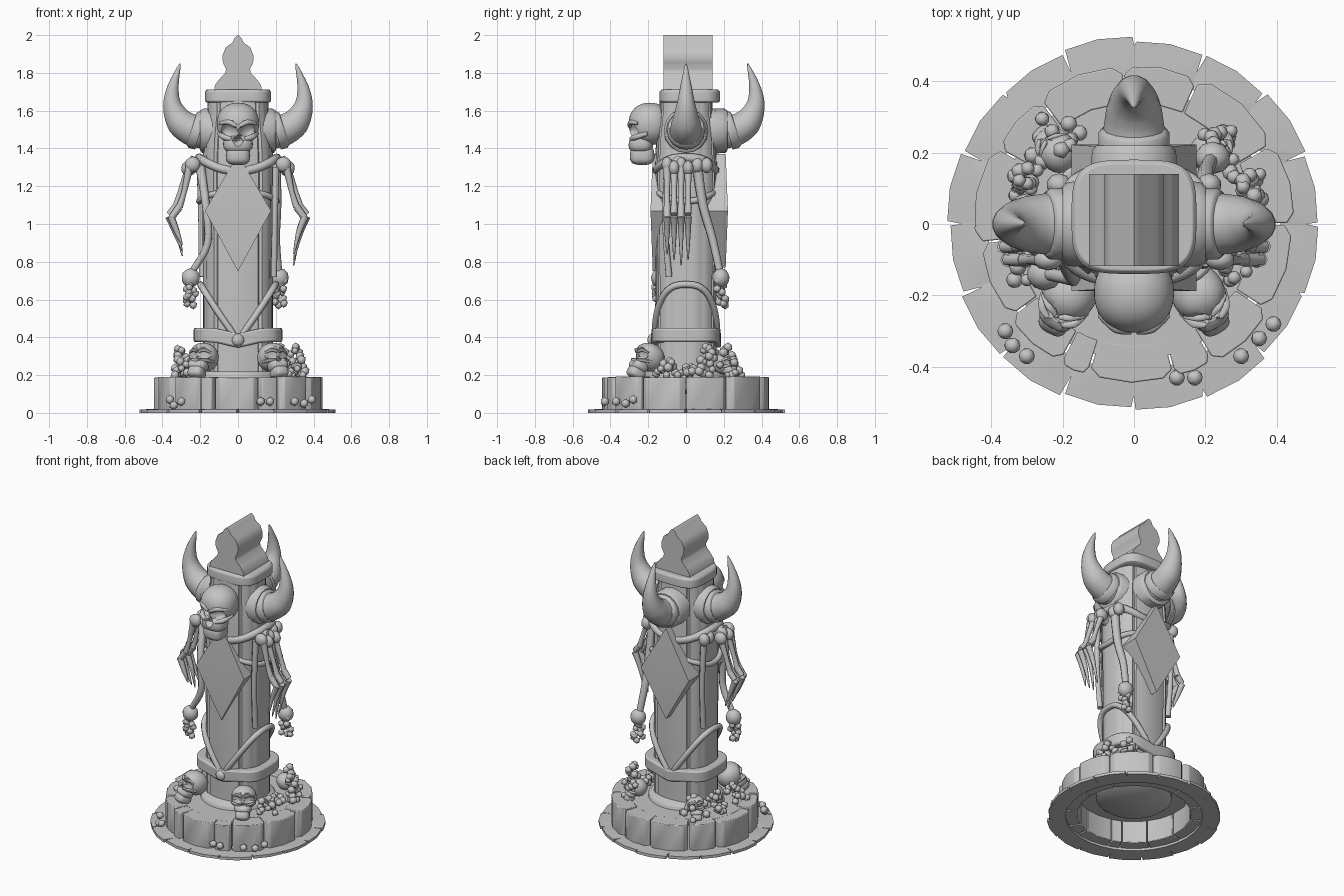
import bpy, bmesh, random
from math import sin, cos, pi, exp, copysign, radians
from mathutils import Vector, Matrix, Euler

random.seed(4)
if "Cube" in bpy.data.objects:
    bpy.data.objects.remove(bpy.data.objects["Cube"])

stone = bpy.data.materials.new("stone grey")
stone.use_nodes = True
GREY = (0.55, 0.55, 0.55, 1)
stone.diffuse_color = GREY
stone.node_tree.nodes["Principled BSDF"].inputs["Base Color"].default_value = GREY
parts = []


def finish(name, bm, bevel=0):
    bmesh.ops.recalc_face_normals(bm, faces=bm.faces)
    mesh = bpy.data.meshes.new(name)
    bm.to_mesh(mesh)
    bm.free()
    mesh.materials.append(stone)
    ob = bpy.data.objects.new(name, mesh)
    bpy.context.collection.objects.link(ob)
    if bevel:
        mod = ob.modifiers.new("soft_edges", 'BEVEL')
        mod.width, mod.segments = bevel, 2
    parts.append(ob)


def loft(bm, rings, wrap=False):
    """Skin equal-length closed rings; cap the ends unless they wrap round."""
    loops = [[bm.verts.new(p) for p in r] for r in rings]
    pairs = list(zip(loops, loops[1:])) + ([(loops[-1], loops[0])] if wrap else [])
    n = len(loops[0])
    for a, b in pairs:
        for i in range(n):
            j = (i + 1) % n
            bm.faces.new((a[i], a[j], b[j], b[i]))
    if not wrap:
        bm.faces.new(loops[0])
        bm.faces.new(loops[-1])


def spow(v, p):
    return copysign(abs(v) ** p, v)


def outline(hx, hy, z, p=0.6, n=40, cy=0):
    """Rounded-square outline."""
    return [Vector((hx * spow(cos(2 * pi * i / n), p),
                    cy + hy * spow(sin(2 * pi * i / n), p), z)) for i in range(n)]


def tube(bm, pts, radii, sides=8, closed=False, steps=4):
    """Tapered tube along a smoothed path."""
    pts = [Vector(p) for p in pts]
    n = len(pts)
    if not closed:
        fine, rad = [], []
        for i in range(n - 1):
            a, b, c, d = (pts[max(0, min(n - 1, i + k))] for k in (-1, 0, 1, 2))
            for s in range(steps):
                t = s / steps
                fine.append(b + 0.5 * t * (c - a + t * (2 * a - 5 * b + 4 * c - d
                                                       + t * (3 * (b - c) + d - a))))
                rad.append(radii[i] * (1 - t) + radii[i + 1] * t)
        pts, rad = fine + [pts[-1]], rad + [radii[-1]]
    else:
        rad = radii * n
    n = len(pts)
    rings, q, last = [], None, None
    for i, p in enumerate(pts):
        nxt = pts[(i + 1) % n] if closed else pts[min(i + 1, n - 1)]
        t = (nxt - pts[i - 1 if closed else max(i - 1, 0)]).normalized()
        q = last.rotation_difference(t) @ q if q else t.to_track_quat('Z', 'Y')
        last = t
        rings.append([p + q @ Vector((rad[i] * cos(2 * pi * k / sides),
                                      rad[i] * sin(2 * pi * k / sides), 0)) for k in range(sides)])
    loft(bm, rings, closed)


def blob(bm, loc, size, power=1.0, sub=2):
    """Ellipsoid, squarer as the power drops."""
    for v in bmesh.ops.create_icosphere(bm, subdivisions=sub, radius=1)["verts"]:
        v.co = Vector(loc) + Vector([spow(c, power) * s for c, s in zip(v.co, size)])


def skull(name, loc, size, rot=(0, 0, 0), sub=4):
    bm = bmesh.new()
    blob(bm, (0, 0, 0), (1, 1, 1), 0.92, sub)
    blob(bm, (0, -0.42, -0.95), (0.7, 0.58, 0.45), 0.75, sub)
    blob(bm, (0, -0.36, -1.5), (0.58, 0.58, 0.44), 0.65, sub)
    # eye sockets and nose pressed into the face
    for x, z, r, depth in ((0.42, -0.28, 0.36, 0.45), (-0.42, -0.28, 0.36, 0.45), (0, -0.78, 0.2, 0.3)):
        for v in bm.verts:
            d = ((v.co.x - x) ** 2 + (v.co.z - z) ** 2) / r ** 2
            if v.co.y < -0.3 and d < 1:
                v.co.y += depth * (1 - d * d)
    # brows and cheekbones
    for s in (-1, 1):
        tube(bm, [(s * 0.08, -0.95, -0.1), (s * 0.45, -0.88, 0.08), (s * 0.85, -0.55, 0.02)], [0.1, 0.13, 0.08])
        tube(bm, [(s * 0.3, -0.88, -0.72), (s * 0.68, -0.65, -0.62), (s * 0.9, -0.1, -0.45)], [0.1, 0.15, 0.1])
    mat = Matrix.LocRotScale(Vector(loc), Euler(rot), Vector(size))
    bmesh.ops.transform(bm, matrix=mat, verts=bm.verts)
    finish(name, bm)


# Cracked ground ring
bm = bmesh.new()
outer = []
slabs = 16
for i in range(slabs):
    a, w, r = 2 * pi * i / slabs, 2 * pi / slabs, random.uniform(0.51, 0.525)
    deep = random.choice((0.46, 0.48, 0.5))
    for f, rad in ((0.02, r), (0.5, r + 0.003), (0.96, r), (1.0, deep)):
        outer.append((a + w * f, rad))
ring = lambda k, z: [(cos(a) * (k or r), sin(a) * (k or r), z) for a, r in outer]
loft(bm, [ring(0.41, 0), ring(0, 0), ring(0, 0.018), ring(0.41, 0.022)], True)
finish("ground_ring", bm)

# Ring of base stones, wide and narrow
bm = bmesh.new()
a = -90 - 17
for width in (32, 15, 27, 33, 30, 36, 28, 33, 24, 36, 30, 25, 11):
    mid, h, r = radians(a + width / 2), radians(width / 2 - 0.4), random.uniform(0.43, 0.45)
    a += width
    plan = [(-h, 0.34), (-h, r - 0.02), (-h * 0.75, r), (0, r + 0.004), (h * 0.75, r), (h, r - 0.02), (h, 0.34), (0, 0.34)]
    top = random.uniform(0.186, 0.194)
    loft(bm, [[(cos(mid + t) * q, sin(mid + t) * q, z) for t, q in plan] for z in (0.015, top)])
finish("base_stones", bm, 0.004)

# Platform and column foot
bm = bmesh.new()
loft(bm, [outline(0.38, 0.38, z, 1) for z in (0.16, 0.187)])
finish("platform", bm)
bm = bmesh.new()
loft(bm, [outline(r, r, z, 1) for r, z in ((0.2, 0.1), (0.225, 0.12), (0.225, 0.205), (0.21, 0.22))])
finish("column_foot", bm)

# Planked column: bowed centre planks with grooves between them and the corners
quarter = [(0, 0.166), (0.06, 0.162), (0.108, 0.15), (0.113, 0.138), (0.122, 0.137), (0.13, 0.142),
           (0.155, 0.122), (0.173, 0.095), (0.174, 0.085), (0.182, 0.078), (0.188, 0.04)]
half = quarter + [(0.19, 0)] + [(x, -y) for x, y in reversed(quarter)]
section = half + [(-x, -y) for x, y in half[1:-1]]
bm = bmesh.new()
loft(bm, [[(x * k, y * k, z) for x, y in section]
          for k, z in ((0.97, 0.18), (0.97, 0.5), (1, 1.3), (0.95, 1.45), (0.86, 1.58), (0.84, 1.66))])
finish("column", bm)

# Lower band dipping at front and back, and the top collar
bm = bmesh.new()
rings = [outline(hx, hx - 0.05, z) for hx, z in ((0.18, 0.375), (0.235, 0.375), (0.235, 0.45), (0.18, 0.45))]
for r in rings:
    for p in r:
        p.z -= 0.03 * exp(-(p.x / 0.08) ** 2)
loft(bm, rings, True)
finish("lower_band", bm, 0.01)
bm = bmesh.new()
loft(bm, [outline(hx, hx - 0.015, z, 0.55, cy=0.02) for hx, z in ((0.162, 1.642), (0.175, 1.65), (0.175, 1.7), (0.165, 1.712))])
finish("top_collar", bm, 0.006)

# Topper: bulbed profile drawn through front to back
half = [(0.128, 1.69), (0.122, 1.735), (0.1, 1.765), (0.068, 1.80), (0.063, 1.82), (0.08, 1.855),
        (0.083, 1.89), (0.065, 1.935), (0.03, 1.96), (0.018, 1.985)]
profile = half + [(0, 2.0)] + [(-x, z) for x, z in reversed(half)]
bm = bmesh.new()
loft(bm, [[(x, y, z) for x, z in profile] for y in (-0.118, 0.14)])
finish("topper", bm)

# Diamond plates on front and back, folded across the middle
for name, s, y, low in (("front_diamond", -1, 0.188, 0.75), ("back_diamond", 1, 0.222, 0.77)):
    bm = bmesh.new()
    shape = ((0, low, 0.012), (0.175, 1.07, 0), (0, 1.37, 0.012), (-0.175, 1.07, 0))
    back = [(x, s * 0.11, z) for x, z, d in shape]
    front = [(x, s * (y - d), z) for x, z, d in shape]
    loft(bm, [back, front])
    face = next(f for f in bm.faces if all(abs(v.co.y) > 0.12 for v in f.verts))
    ends = [v for v in face.verts if abs(v.co.x) > 0.1]
    bmesh.ops.connect_verts(bm, verts=ends)
    finish(name, bm)

# Horns with round cuffs: left, back and right
path = [(0.14, 0, 1.475), (0.235, 0, 1.495), (0.305, 0, 1.54), (0.348, 0, 1.63), (0.343, 0, 1.73), (0.306, 0, 1.85)]
for name, turn, shift in (("left_horn", 0, 0), ("back_horn", pi / 2, 0.02), ("right_horn", pi, 0)):
    bm = bmesh.new()
    tube(bm, path, [0.085, 0.087, 0.077, 0.05, 0.03, 0.003], 14)
    tube(bm, [(0.09, 0, 1.49), (0.185, 0, 1.495), (0.2, 0, 1.495)], [0.12, 0.118, 0.105], 16, steps=1)
    tube(bm, [(0.2, 0, 1.49), (0.235, 0, 1.5), (0.245, 0, 1.503)], [0.1, 0.1, 0.09], 16, steps=1)
    mat = Matrix.Translation((0, shift, 0)) @ Matrix.Rotation(turn, 4, 'Z')
    bmesh.ops.transform(bm, matrix=mat, verts=bm.verts)
    finish(name, bm)

# Large skull, and four resting on the base
skull("front_skull", (0, -0.192, 1.53), (0.112, 0.112, 0.112))
for side, s in (("left", 1), ("right", -1)):
    skull(side + "_front_base_skull", (s * 0.18, -0.195, 0.295), (0.076, 0.08, 0.074), (-0.5, 0, s * 0.5), 3)
    skull(side + "_back_base_skull", (s * 0.21, 0.2, 0.26), (0.055, 0.055, 0.055), (-0.5, 0, s * 2.4), 3)

# Ropes: slanting lower rope, draped upper ropes and hanging cords
bm = bmesh.new()
loop = outline(0.2, 0.165, 0, 0.75, 48)
tube(bm, [(p.x, p.y, 0.39 + 0.29 * abs(p.x / 0.2) ** 1.1) for p in loop], [0.018], 8, True)
blob(bm, (0, -0.18, 0.385), (0.034, 0.025, 0.034))
finish("lower_rope", bm)
bm = bmesh.new()
loop = outline(0.205, 0.155, 0, 0.75, 40)
tube(bm, [(p.x, p.y, 1.28 + 0.07 * (p.x / 0.205) ** 2) for p in loop], [0.024], 8, True)
tube(bm, [(p.x, p.y, 1.12 + 0.05 * (p.y / 0.155) ** 2) for p in loop], [0.017], 8, True)
finish("upper_ropes", bm)
bm = bmesh.new()
tube(bm, [(0.2, 0.06, 1.3), (0.205, 0.09, 1.1), (0.2, 0.14, 0.92), (0.215, 0.18, 0.74)], [0.028, 0.025, 0.023, 0.02])
tube(bm, [(-0.2, -0.08, 1.3), (-0.17, -0.15, 1.1), (-0.16, -0.155, 0.9), (-0.235, -0.14, 0.76)], [0.027, 0.022, 0.021, 0.018])
for s in (1, -1):
    tube(bm, [(s * 0.2, s * -0.1, 1.3), (s * 0.195, s * -0.11, 1.0), (s * 0.19, s * -0.09, 0.72)], [0.02, 0.016, 0.018])
    for y in (0.06, 0.11):
        blob(bm, (s * 0.21, y, 1.31), (0.035, 0.032, 0.042))
finish("hanging_cords", bm)

# Bead clusters on the cord ends
bm = bmesh.new()
for x, y in ((0.22, 0.185), (-0.25, -0.14)):
    blob(bm, (x, y, 0.715), (0.05, 0.046, 0.052))
    for i in range(16):
        t = i / 15
        blob(bm, (x + random.uniform(-0.025, 0.025), y + random.uniform(-0.025, 0.025), 0.7 - 0.13 * t), [0.022] * 3, 1, 1)
finish("bead_clusters", bm)

# Skeletal hands hanging at the sides
for side, s, drop in (("left", 1, 0.0), ("right", -1, 0.05)):
    bm = bmesh.new()
    tube(bm, [(s * 0.17, -0.04, 1.3), (s * 0.26, -0.04, 1.33)], [0.034, 0.034])
    for k in range(4):
        y, out = -0.1 + k * 0.037, 0.02 * (k % 2)
        blob(bm, (s * (0.24 + out), y, 1.315 - out), (0.042, 0.03, 0.042))
        tube(bm, [(s * 0.255, y, 1.31), (s * (0.285 + out), y, 1.17), (s * (0.31 + out), y, 1.09)],
             [0.022, 0.014, 0.018])
        tube(bm, [(s * (0.31 + out), y, 1.09), (s * (0.355 + out / 2), y, 1.03 + out)], [0.02, 0.017])
        tube(bm, [(s * (0.355 + out / 2), y, 1.04), (s * (0.32 + out / 2), y, 0.95), (s * 0.295, y, 0.78 + drop + 0.03 * abs(k - 2))],
             [0.02, 0.014, 0.003])
    finish(side + "_hand", bm)

# Pebble piles on the platform and loose pebbles on the ground
bm = bmesh.new()
for x, y, n, high in ((0.28, -0.1, 12, 0.08), (0.3, 0.12, 16, 0.16), (0.23, 0.22, 12, 0.16), (0.26, 0.02, 10, 0.05),
                      (-0.28, -0.11, 14, 0.1), (-0.3, 0.13, 16, 0.15), (-0.2, 0.23, 10, 0.12), (-0.27, 0.02, 8, 0.05)):
    for i in range(n):
        t = i / n
        spread = 0.065 * (1 - t * 0.7)
        blob(bm, (x + random.uniform(-spread, spread), y + random.uniform(-spread, spread), 0.2 + high * t), [random.uniform(0.02, 0.027)] * 3, 1, 1)
for x, y, z in ((-0.36, -0.3, 0.07), (-0.3, -0.37, 0.06), (-0.34, -0.34, 0.04), (0.39, -0.28, 0.07), (0.35, -0.32, 0.05),
                (0.12, -0.43, 0.06), (0.17, -0.43, 0.06), (0.3, -0.37, 0.06)):
    blob(bm, (x, y, z), [0.025] * 3, 1, 1)
finish("pebbles", bm)

# Smooth shading with sharp edges kept
bpy.ops.object.select_all(action='DESELECT')
for ob in parts:
    ob.select_set(True)
bpy.context.view_layer.objects.active = parts[0]
bpy.ops.object.shade_smooth_by_angle(angle=0.8)
